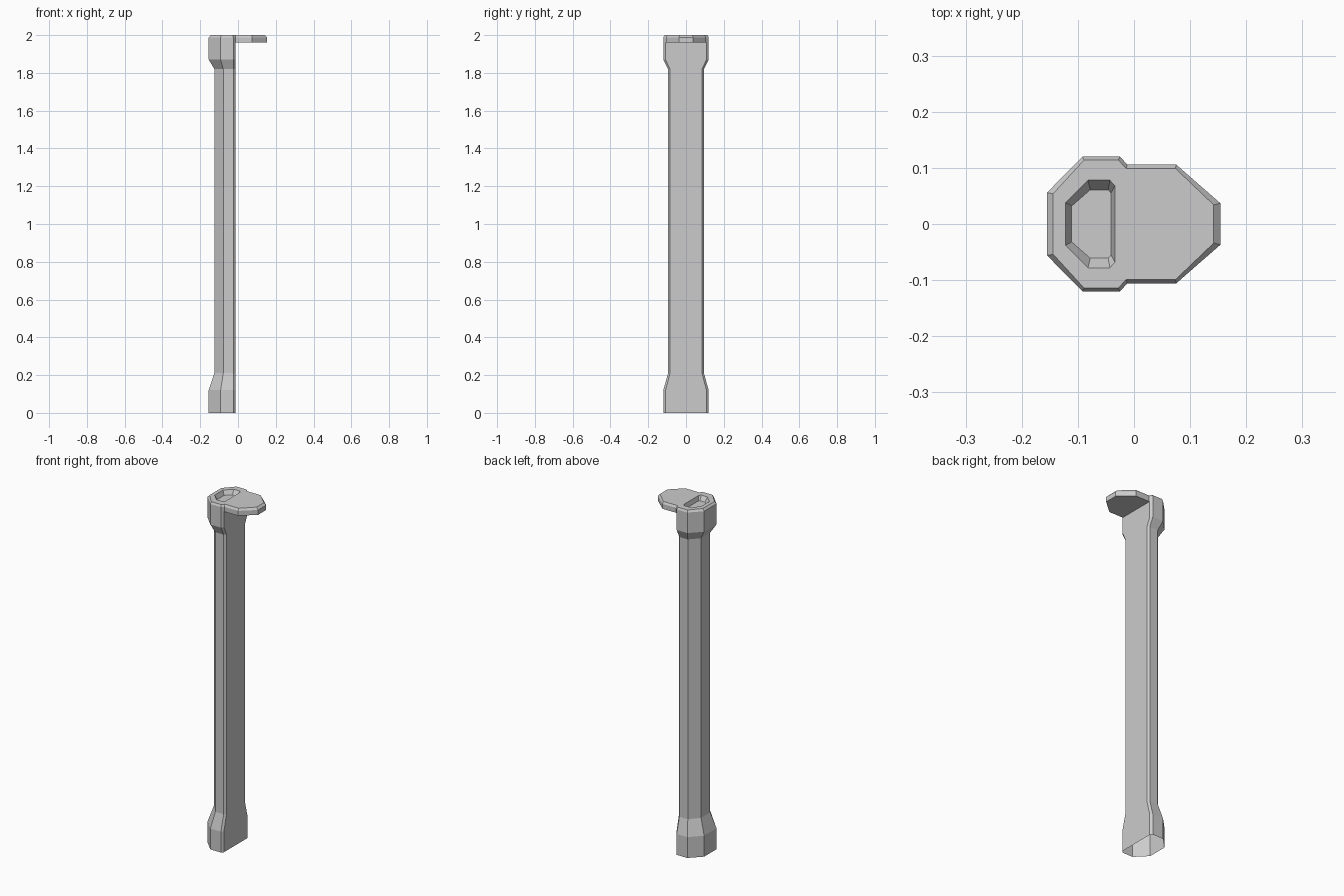
import bpy, bmesh

cube = bpy.data.objects.get("Cube")
if cube:
    bpy.data.objects.remove(cube, do_unlink=True)

grey = bpy.data.materials.new("plain grey")
grey.use_nodes = True
grey.diffuse_color = (0.6, 0.6, 0.6, 1)
grey.node_tree.nodes["Principled BSDF"].inputs["Base Color"].default_value = (0.6, 0.6, 0.6, 1)


def mirrored(half):
    """Close a half outline (y > 0, listed from +x to -x) across the x axis."""
    return half + [(x, -y) for x, y in reversed(half)]


def ring(bm, outline, z):
    return [bm.verts.new((x, y, z)) for x, y in outline]


def bridge(bm, a, b):
    n = len(a)
    for i in range(n):
        j = (i + 1) % n
        bm.faces.new((a[i], a[j], b[j], b[i]))


def finish(bm, name):
    mesh = bpy.data.meshes.new(name)
    bm.to_mesh(mesh)
    bm.free()
    mesh.materials.append(grey)
    obj = bpy.data.objects.new(name, mesh)
    bpy.context.collection.objects.link(obj)


# Column: flat on +x, faceted behind, flared at both ends, open at the foot
wide = mirrored([(-0.014, 0.108), (-0.025, 0.12), (-0.092, 0.12), (-0.155, 0.056)])
slim = mirrored([(-0.014, 0.085), (-0.025, 0.095), (-0.078, 0.095), (-0.125, 0.042)])
bm = bmesh.new()
levels = [(wide, 0), (wide, 0.12), (slim, 0.21), (slim, 1.82), (wide, 1.87), (wide, 1.96)]
rings = [ring(bm, outline, z) for outline, z in levels]
for a, b in zip(rings, rings[1:]):
    bridge(bm, a, b)
finish(bm, "column")

# Cap: head and projecting tab in one plate, with a bevelled rim
rim = mirrored([(0.154, 0.037), (0.075, 0.106), (-0.012, 0.106),
                (-0.025, 0.12), (-0.092, 0.12), (-0.155, 0.056)])
top = mirrored([(0.142, 0.034), (0.074, 0.099), (-0.014, 0.099),
                (-0.028, 0.114), (-0.089, 0.114), (-0.144, 0.054)])
recess_rim = mirrored([(-0.034, 0.068), (-0.043, 0.078), (-0.082, 0.078), (-0.122, 0.038)])
recess_floor = mirrored([(-0.041, 0.055), (-0.046, 0.061), (-0.078, 0.061), (-0.111, 0.032)])
bm = bmesh.new()
under, side, upper = ring(bm, rim, 1.96), ring(bm, rim, 1.988), ring(bm, top, 2)
bm.faces.new(list(reversed(under)))
bridge(bm, under, side)
bridge(bm, side, upper)

# Sunken pocket in the top of the cap
mouth, floor = ring(bm, recess_rim, 2), ring(bm, recess_floor, 1.975)
bridge(bm, mouth, floor)
bm.faces.new(floor)
rim_edges = [bm.edges.get((loop[i - 1], loop[i])) for loop in (upper, mouth) for i in range(len(loop))]
bmesh.ops.triangle_fill(bm, edges=rim_edges, use_beauty=True, normal=(0, 0, 1))
bmesh.ops.recalc_face_normals(bm, faces=bm.faces)
finish(bm, "cap")
